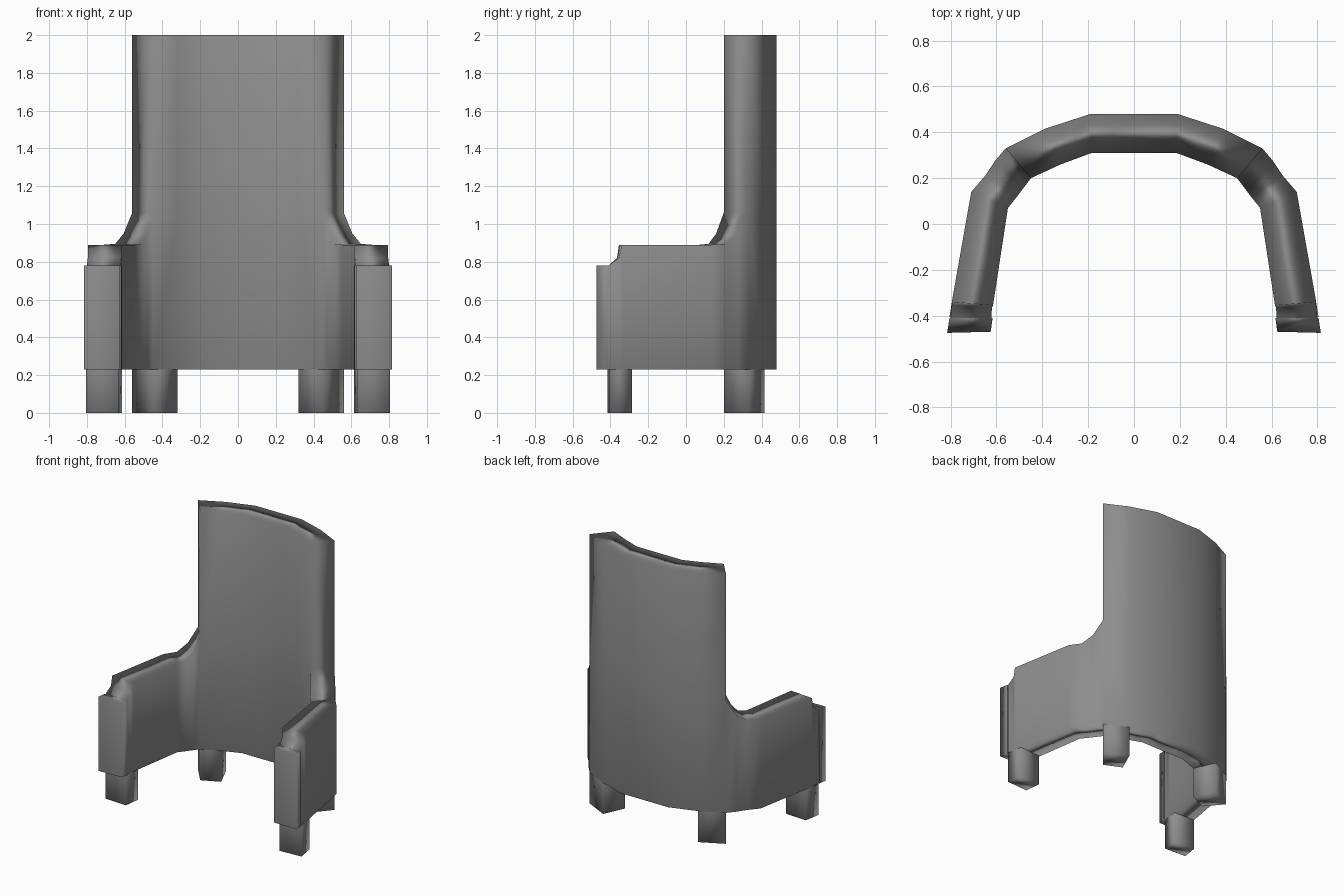
import bpy, bmesh

if "Cube" in bpy.data.objects:
    bpy.data.objects.remove(bpy.data.objects["Cube"])

BASE, TOP, JOIN = 0.23, 2.0, 1.06   # shell underside, back top, arm/back junction

# Dark grey upholstery
dark = bpy.data.materials.new("dark_grey")
dark.diffuse_color = (0.27, 0.27, 0.27, 1)
dark.use_nodes = True
dark.node_tree.nodes["Principled BSDF"].inputs["Base Color"].default_value = dark.diffuse_color


def loft(name, *sections):
    """Each section is (rings, start cap, end cap); weld them, mirror across x."""
    bm = bmesh.new()
    for rings, cap_start, cap_end in sections:
        vs = [[bm.verts.new(p) for p in r] for r in rings]
        n = len(rings[0])
        for a, b in zip(vs, vs[1:]):
            for i in range(n):
                j = (i + 1) % n
                bm.faces.new((a[i], a[j], b[j], b[i]))
        for ring, cap in ((vs[0], cap_start), (vs[-1], cap_end)):
            if cap:
                bm.faces.new([ring[i] for i in cap])
    bmesh.ops.remove_doubles(bm, verts=bm.verts, dist=0.0005)
    bmesh.ops.recalc_face_normals(bm, faces=bm.faces)
    for f in bm.faces:
        f.smooth = True
    me = bpy.data.meshes.new(name)
    bm.to_mesh(me)
    bm.free()
    me.materials.append(dark)
    ob = bpy.data.objects.new(name, me)
    bpy.context.collection.objects.link(ob)
    ob.modifiers.new("Mirror", 'MIRROR').use_clip = True
    # Soft shading led by the large faces
    ob.modifiers.new("Soft normals", 'WEIGHTED_NORMAL')


def wall_ring(outer, inner, z):
    return [(*outer, BASE), (*outer, z), (*inner, z), (*inner, BASE)]


def back_ring(outer, inner):
    return [(*p, z) for p, levels in ((outer, (BASE, JOIN, TOP)),
                                      (inner, (TOP, JOIN, BASE))) for z in levels]


# Tall curved back: outer and inner outline
back = [back_ring(*s) for s in (
    ((0, 0.48), (0, 0.31)),
    ((0.19, 0.48), (0.185, 0.31)),
    ((0.39, 0.415), (0.32, 0.26)),
    ((0.56, 0.33), (0.45, 0.20)))]

# Arms sweeping down from the back and forward, stepped at the front
arms = [wall_ring(*s) for s in (
    ((0.56, 0.33), (0.45, 0.20), JOIN),
    ((0.605, 0.277), (0.48, 0.16), 0.95),
    ((0.65, 0.21), (0.51, 0.12), 0.895),
    ((0.71, 0.14), (0.55, 0.07), 0.89),
    ((0.795, -0.34), (0.615, -0.355), 0.89),
    ((0.795, -0.355), (0.62, -0.365), 0.82),
    ((0.80, -0.41), (0.622, -0.41), 0.78))]
loft("back_and_arms", (back, None, (1, 2, 3, 4)), (arms, None, None))

# Upright panels on the arm fronts
panels = [wall_ring(*s) for s in (
    ((0.805, -0.41), (0.617, -0.41), 0.78),
    ((0.815, -0.475), (0.625, -0.47), 0.78))]
loft("arm_front_panels", (panels, None, (3, 2, 1, 0)))


def legs(name, plan):
    rings = [[(x, y, z) for x, y in plan] for z in (0, BASE)]
    loft(name, (rings, (3, 2, 1, 0), None))


# Legs follow the wall outline
legs("back_legs", [(0.39, 0.415), (0.56, 0.33), (0.45, 0.20), (0.32, 0.26)])
legs("front_legs", [(0.785, -0.285), (0.805, -0.405), (0.63, -0.415), (0.615, -0.295)])
